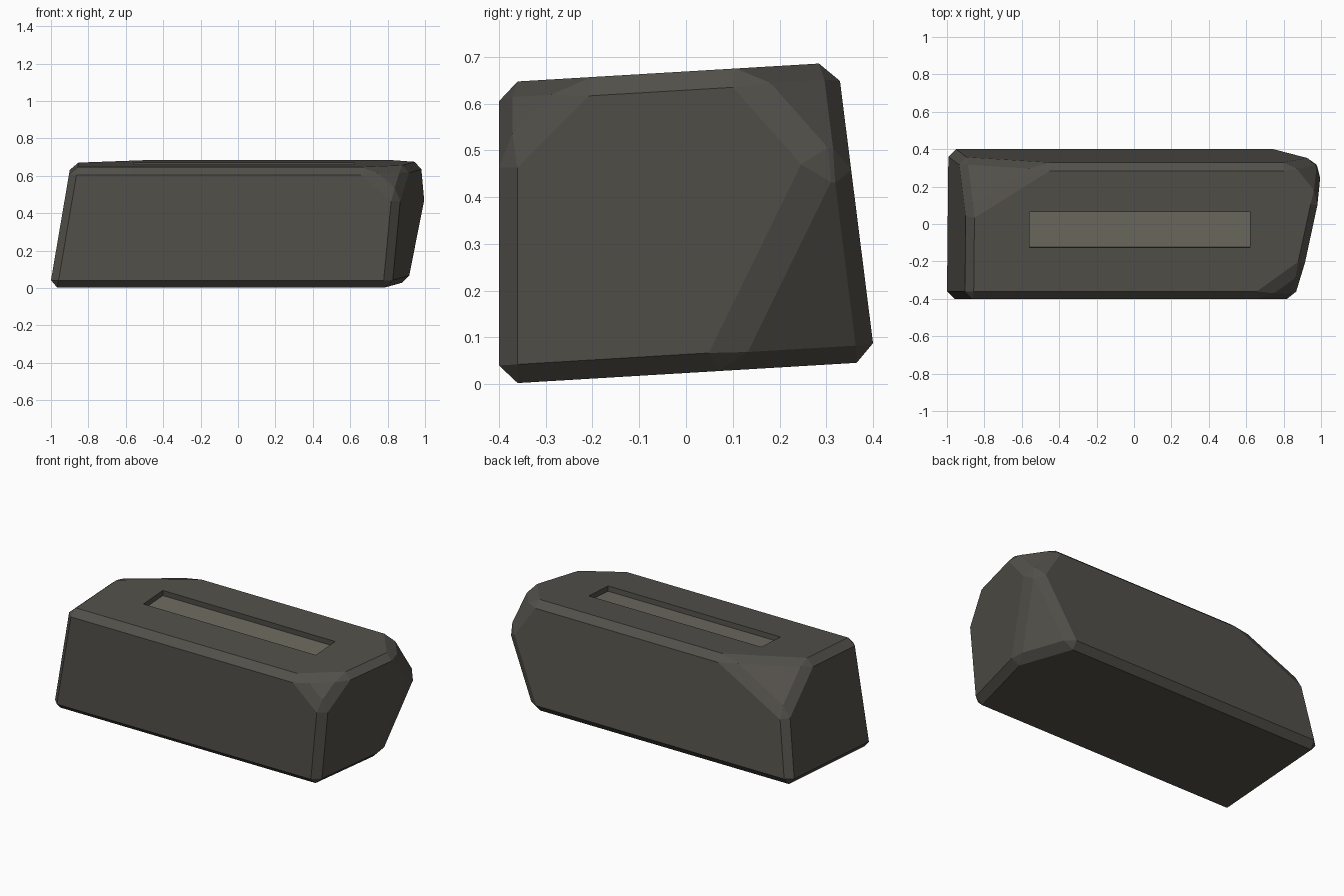
import bpy, bmesh, math
from mathutils import Vector

default = bpy.data.objects.get("Cube")
if default:
    bpy.data.objects.remove(default, do_unlink=True)


def material(name, color):
    mat = bpy.data.materials.new(name)
    mat.use_nodes = True
    mat.diffuse_color = (*color, 1)
    bsdf = mat.node_tree.nodes["Principled BSDF"]
    bsdf.inputs["Base Color"].default_value = (*color, 1)
    bsdf.inputs["Roughness"].default_value = 0.8
    return mat


def add_object(name, bm, mat):
    bmesh.ops.recalc_face_normals(bm, faces=bm.faces)
    mesh = bpy.data.meshes.new(name)
    bm.to_mesh(mesh)
    bm.free()
    obj = bpy.data.objects.new(name, mesh)
    mesh.materials.append(mat)
    bpy.context.collection.objects.link(obj)
    return obj


def tilted_box(name, size, center, mat):
    bm = bmesh.new()
    bmesh.ops.create_cube(bm, size=1)
    bmesh.ops.scale(bm, vec=size, verts=bm.verts)
    obj = add_object(name, bm, mat)
    obj.location = center
    obj.rotation_euler.x = math.atan(SLOPE)
    return obj


stone = material("dark_stone", (0.085, 0.08, 0.068))
pale = material("pale_stone", (0.15, 0.14, 0.115))

# Slanted planes of the block
SLOPE = 0.06
FRONT = -0.4


def left(y, z):
    return Vector((-1.007 + 0.17 * z, y, z))


def right(y, z):
    return Vector((0.815 + 0.21 * (y - FRONT) + 0.095 * z, y, z))


def top(y):
    return 0.645 + SLOPE * (y - FRONT)


def back(z):
    return 0.411 - 0.126 * z


# Slanted block from its eight corners
bm = bmesh.new()
for side in (left, right):
    for y, z in ((FRONT, 0), (FRONT, top(FRONT)),
                 (back(0.048), 0.048), (back(0.688), 0.688)):
        bm.verts.new(side(y, z))
bmesh.ops.convex_hull(bm, input=bm.verts)
bmesh.ops.dissolve_limit(bm, angle_limit=0.02, verts=bm.verts, edges=bm.edges)

# Chipped corners, each a plane through three points on the block's edges
back_top = back(0.688)
chips = (
    (Vector((-0.46, back_top, 0.688)), left(0.055, top(0.055)), left(back(0.45), 0.45)),
    (Vector((0.67, FRONT, 0.645)), right(-0.225, top(-0.225)), right(FRONT, 0.48)),
    (Vector((0.82, back_top, 0.688)), right(0.116, top(0.116)), right(back(0.4), 0.4)),
    (Vector((0.77, back(0.048), 0.048)), right(0.074, 0.028), right(back(0.57), 0.57)),
)
middle = Vector((0, 0, 0.33))
for a, b, c in chips:
    normal = (b - a).cross(c - a).normalized()
    if normal.dot(middle - a) > 0:
        normal.negate()
    geom = bm.verts[:] + bm.edges[:] + bm.faces[:]
    bmesh.ops.bisect_plane(bm, geom=geom, plane_co=a, plane_no=normal, clear_outer=True)
    rim = [e for e in bm.edges if e.is_boundary]
    bmesh.ops.holes_fill(bm, edges=rim, sides=0)

# Worn edges
bmesh.ops.remove_doubles(bm, verts=bm.verts, dist=0.001)
bmesh.ops.bevel(bm, geom=bm.edges[:], offset=0.04, segments=1, profile=0.5,
                affect='EDGES', clamp_overlap=True)
block = add_object("stone_block", bm, stone)

# Long slot sunk into the top
mid_y = -0.03
surface = top(mid_y)
cutter = tilted_box("slot_cutter", (1.18, 0.19, 0.08), (0.03, mid_y, surface), stone)
cutter.hide_render = True
cut = block.modifiers.new("slot", 'BOOLEAN')
cut.operation = 'DIFFERENCE'
cut.solver = 'EXACT'
cut.object = cutter
bpy.context.view_layer.objects.active = block
block.select_set(True)
bpy.ops.object.modifier_apply(modifier="slot")
bpy.data.objects.remove(cutter, do_unlink=True)
bpy.ops.object.shade_smooth_by_angle(angle=math.radians(10))

# Pale floor of the slot
tilted_box("slot_floor", (1.18, 0.19, 0.01), (0.03, mid_y, surface - 0.037), pale)
